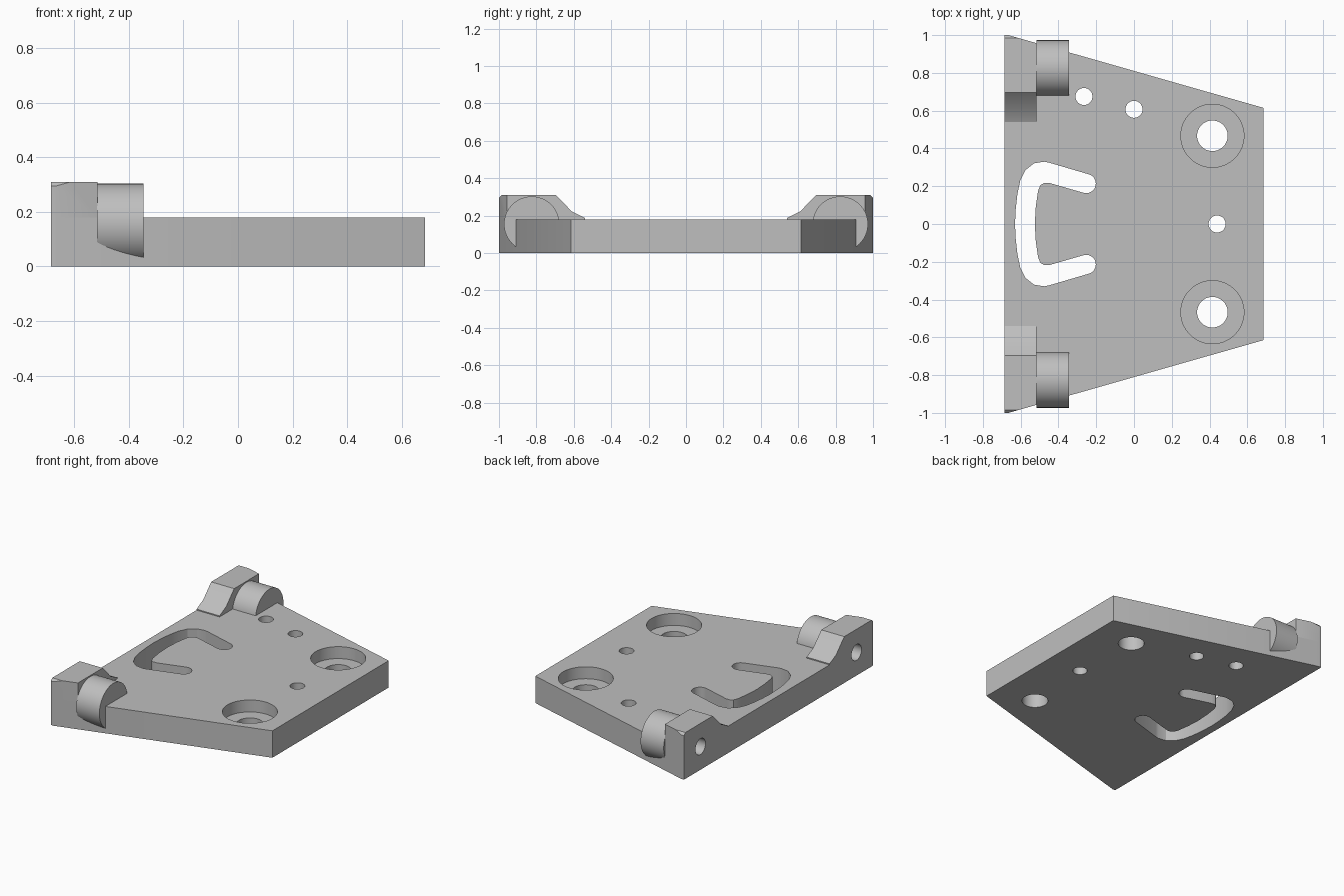
import bpy, bmesh
from math import pi, cos, sin, radians
from mathutils import Vector, Matrix

if "Cube" in bpy.data.objects:
    bpy.data.objects.remove(bpy.data.objects["Cube"])

LEFT, RIGHT = -0.685, 0.685
THICK = 0.18
PIVOT_Y, PIVOT_Z = 0.825, 0.155

grey = bpy.data.materials.new("light_grey")
grey.use_nodes = True
colour = (0.52, 0.52, 0.52, 1)
grey.diffuse_color = colour
grey.node_tree.nodes["Principled BSDF"].inputs["Base Color"].default_value = colour


def finish(name, bm):
    bmesh.ops.recalc_face_normals(bm, faces=bm.faces)
    mesh = bpy.data.meshes.new(name)
    bm.to_mesh(mesh)
    bm.free()
    mesh.materials.append(grey)
    obj = bpy.data.objects.new(name, mesh)
    bpy.context.collection.objects.link(obj)
    return obj


def prism(points, offset):
    """Extrude a closed outline of 3D points along an offset."""
    bm = bmesh.new()
    face = bm.faces.new([bm.verts.new(p) for p in points])
    out = bmesh.ops.extrude_face_region(bm, geom=[face], use_keep_orig=True)
    moved = [v for v in out["geom"] if isinstance(v, bmesh.types.BMVert)]
    bmesh.ops.translate(bm, verts=moved, vec=offset)
    return bm


def cylinder(name, start, end, radius, sides=48):
    start, end = Vector(start), Vector(end)
    axis = end - start
    turn = axis.to_track_quat('Z', 'Y').to_matrix().to_4x4()
    bm = bmesh.new()
    bmesh.ops.create_cone(bm, cap_ends=True, segments=sides, radius1=radius,
                          radius2=radius, depth=axis.length,
                          matrix=Matrix.Translation((start + end) / 2) @ turn)
    return finish(name, bm)


def cut(obj, cutters):
    """Bake boolean differences into the object's mesh."""
    for cutter in cutters:
        mod = obj.modifiers.new("cut", 'BOOLEAN')
        mod.operation, mod.solver, mod.object = 'DIFFERENCE', 'EXACT', cutter
    graph = bpy.context.evaluated_depsgraph_get()
    mesh = bpy.data.meshes.new_from_object(obj.evaluated_get(graph))
    obj.modifiers.clear()
    obj.data = mesh


# Tapered base plate
half = [(RIGHT, 0.615), (-0.665, 1.0), (LEFT, 1.0)]
outline = half + [(x, -y) for x, y in reversed(half)]
plate = finish("base_plate", prism([(x, y, 0) for x, y in outline], (0, 0, THICK)))

# Bracket-shaped slot with rounded arm ends
outer = [(-0.63, 0), (-0.626, 0.08), (-0.617, 0.16), (-0.602, 0.23), (-0.575, 0.285),
         (-0.53, 0.321), (-0.475, 0.33), (-0.45, 0.325)]
tip = [(-0.253 + 0.051 * cos(a), 0.214 + 0.051 * sin(a))
       for a in (radians(74 - 18 * i) for i in range(11))]
inner = [(-0.45, 0.218), (-0.475, 0.218), (-0.496, 0.205), (-0.508, 0.175),
         (-0.52, 0.09), (-0.525, 0)]
upper = outer + tip + inner
slot_outline = upper + [(x, -y) for x, y in reversed(upper[1:-1])]
slot = finish("slot_cutter", prism([(x, y, -0.1) for x, y in slot_outline], (0, 0, 0.5)))

# Small through holes, and counterbored screw holes
cutters = [slot]
for x, y in [(-0.265, 0.675), (0, 0.607), (0.44, 0)]:
    cutters.append(cylinder("hole_cutter", (x, y, -0.1), (x, y, 0.4), 0.045))
for s in (1, -1):
    x, y = 0.415, 0.467 * s
    cutters.append(cylinder("screw_cutter", (x, y, -0.1), (x, y, 0.4), 0.081))
    cutters.append(cylinder("counterbore_cutter", (x, y, 0.1), (x, y, 0.4), 0.167, 64))

# Hinge lugs: raised block, round boss and blind pivot hole
lug_profile = [(0.54, THICK), (0.54, 0.187), (0.61, 0.222), (0.695, 0.31),
               (0.985, 0.31), (1.0, 0.295), (1.0, THICK)]
lug_parts, pivots = [], []
for s, side in ((1, "back"), (-1, "front")):
    bm = prism([(LEFT, y * s, z) for y, z in lug_profile], (0.17, 0, 0))
    # Trim the block flush with the tapered plate edge
    normal = Vector((0.385, 1.35 * s, 0))
    bmesh.ops.bisect_plane(bm, geom=bm.verts[:] + bm.edges[:] + bm.faces[:],
                           plane_co=(RIGHT, 0.615 * s, 0), plane_no=normal,
                           clear_outer=True)
    bmesh.ops.holes_fill(bm, edges=[e for e in bm.edges if e.is_boundary])
    block = finish(side + "_hinge_block", bm)
    y = PIVOT_Y * s
    boss = cylinder(side + "_hinge_boss", (-0.516, y, PIVOT_Z),
                    (-0.345, y, PIVOT_Z), 0.148, 64)
    pivots.append(cylinder("pivot_cutter", (-0.8, y, PIVOT_Z), (-0.43, y, PIVOT_Z), 0.053))
    lug_parts.append((block, boss, pivots[-1]))

cut(plate, cutters + pivots)
for block, boss, pivot in lug_parts:
    cut(block, [pivot])
    cut(boss, [pivot])

for cutter in cutters + pivots:
    bpy.data.objects.remove(cutter)

# Smooth the round walls and keep the edges crisp
bpy.ops.object.select_all(action='DESELECT')
for obj in [plate] + [p for parts in lug_parts for p in parts[:2]]:
    obj.select_set(True)
bpy.context.view_layer.objects.active = plate
bpy.ops.object.shade_smooth_by_angle(angle=radians(25))
